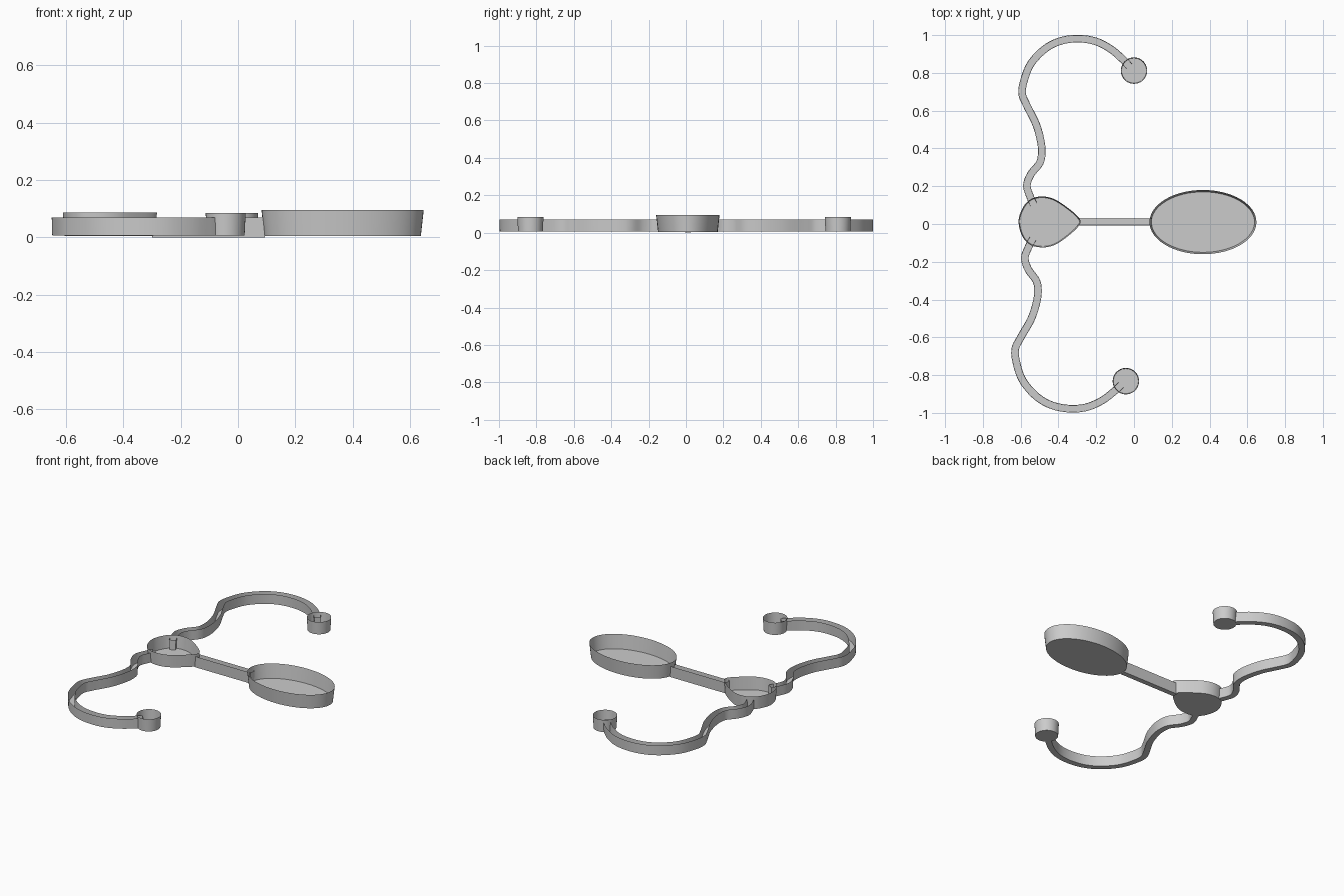
import bpy, bmesh, math
from mathutils import Vector

cube = bpy.data.objects.get("Cube")
if cube:
    bpy.data.objects.remove(cube, do_unlink=True)

# One plain grey for every part
grey = bpy.data.materials.new("plain grey")
grey.use_nodes = True
grey.diffuse_color = (0.6, 0.6, 0.6, 1)
grey.node_tree.nodes["Principled BSDF"].inputs["Base Color"].default_value = (0.6, 0.6, 0.6, 1)


def spline(points, closed=False, steps=6):
    """Smooth curve passing through all the points."""
    pts = [Vector(p) for p in points]
    n = len(pts)
    if closed:
        ext = [pts[-1]] + pts + pts[:2]
    else:
        ext = [2 * pts[0] - pts[1]] + pts + [2 * pts[-1] - pts[-2]]
    out = []
    for i in range(1, len(ext) - 2):
        a, b, c, d = ext[i - 1:i + 3]
        for s in range(steps):
            t = s / steps
            out.append(0.5 * (2 * b + (c - a) * t + (2 * a - 5 * b + 4 * c - d) * t * t
                              + (3 * b - a - 3 * c + d) * t ** 3))
    return out if closed else out + [pts[-1]]


def offset(points, dist, closed=False):
    """Shift a curve to its right by dist."""
    n = len(points)
    out = []
    for i, p in enumerate(points):
        prev = points[i - 1] if closed or i else p
        nxt = points[(i + 1) % n] if closed or i < n - 1 else p
        d = (nxt - prev).normalized()
        out.append(p + Vector((d.y, -d.x)) * dist)
    return out


def tray(name, low, high, z0, z1, strip=False):
    """Open-topped thin tray: a floor and a wall around it."""
    bm = bmesh.new()
    lo = [bm.verts.new((p.x, p.y, z0)) for p in low]
    hi = [bm.verts.new((p.x, p.y, z1)) for p in high]
    n = len(lo)
    for i in range(n):
        j = (i + 1) % n
        bm.faces.new((lo[i], lo[j], hi[j], hi[i]))
    if strip:
        for i in range(n // 2 - 1):
            bm.faces.new((lo[i], lo[n - 1 - i], lo[n - 2 - i], lo[i + 1]))
    else:
        bm.faces.new(lo[::-1])
    mesh = bpy.data.meshes.new(name)
    bm.to_mesh(mesh)
    bm.free()
    mesh.materials.append(grey)
    obj = bpy.data.objects.new(name, mesh)
    bpy.context.collection.objects.link(obj)
    bpy.ops.object.select_all(action="DESELECT")
    obj.select_set(True)
    bpy.context.view_layer.objects.active = obj
    bpy.ops.object.shade_smooth_by_angle(angle=math.radians(35))


def dish(name, outline, z0, z1, taper):
    tray(name, offset(outline, -taper, True), outline, z0, z1)


def channel(name, path, z0, z1, half_low, half_high):
    def loop(w):
        return offset(path, w) + offset(path, -w)[::-1]
    tray(name, loop(half_low), loop(half_high), z0, z1, strip=True)


def ellipse(cx, cy, rx, ry, n=64):
    return [Vector((cx + rx * math.cos(math.tau * i / n), cy + ry * math.sin(math.tau * i / n)))
            for i in range(n)]


# Large oval bowl
dish("oval_bowl", ellipse(0.365, 0.01, 0.283, 0.17), 0.005, 0.095, 0.01)

# Rounded triangular centre
hub = [(-0.283, 0.012), (-0.305, 0.048), (-0.37, 0.1), (-0.43, 0.135), (-0.49, 0.146),
       (-0.545, 0.132), (-0.585, 0.092), (-0.611, 0.02), (-0.594, -0.06), (-0.55, -0.11),
       (-0.485, -0.124), (-0.425, -0.113), (-0.37, -0.08), (-0.305, -0.025)]
dish("hub", spline(hub, closed=True), 0.005, 0.086, 0.006)

# Straight stem between hub and bowl
channel("stem", [Vector((-0.3, 0.01)), Vector((0.095, 0.01))], 0.0, 0.07, 0.016, 0.019)

# Curved arms with round cups; the front arm mirrors the back one across a tilted axis
arm = [(-0.53, 0.1), (-0.55, 0.145), (-0.567, 0.205), (-0.545, 0.265), (-0.502, 0.318),
       (-0.489, 0.365), (-0.492, 0.43), (-0.517, 0.525), (-0.567, 0.627), (-0.592, 0.69),
       (-0.582, 0.76), (-0.545, 0.85), (-0.47, 0.928), (-0.385, 0.97), (-0.29, 0.981),
       (-0.2, 0.966), (-0.12, 0.924), (-0.06, 0.872), (-0.025, 0.835)]


def to_front(p):
    x, y = p
    return (x - 0.053 * y, -y - 0.08 * x - 0.02)


for side, place in (("back", lambda p: p), ("front", to_front)):
    channel(side + "_arm", spline([place(p) for p in arm]), 0.007, 0.07, 0.018, 0.02)
    cx, cy = place((0.0, 0.812))
    dish(side + "_cup", ellipse(cx, cy, 0.07, 0.07, 40), 0.006, 0.085, 0.004)
